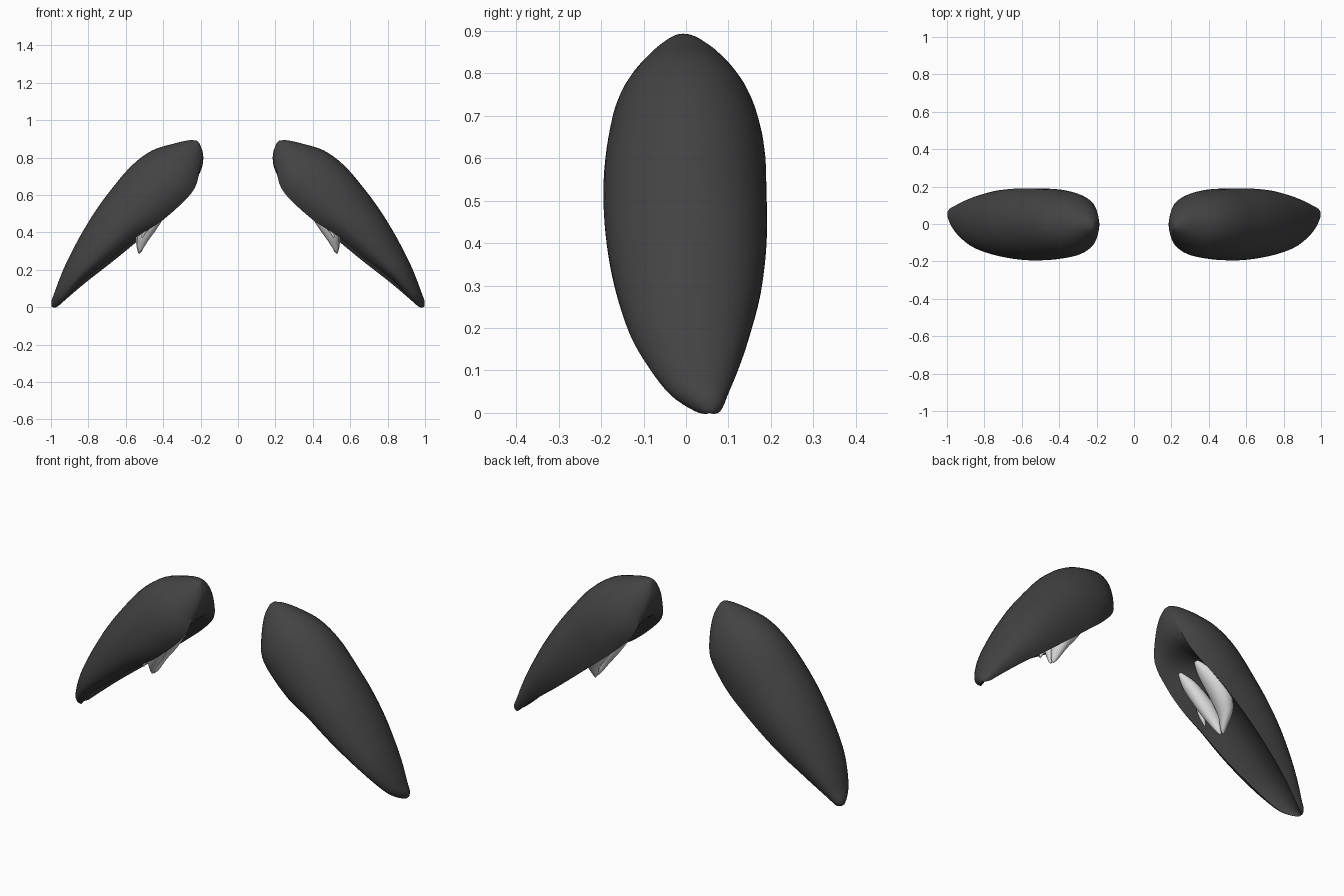
import bpy, bmesh, math
from mathutils import Vector

if "Cube" in bpy.data.objects:
    bpy.data.objects.remove(bpy.data.objects["Cube"])


def material(name, value):
    m = bpy.data.materials.new(name)
    m.diffuse_color = (value, value, value, 1)
    m.use_nodes = True
    m.node_tree.nodes["Principled BSDF"].inputs["Base Color"].default_value = m.diffuse_color
    return m


DARK = material("charcoal", 0.056)
LIGHT = material("light_grey", 0.70)


def place(s, y, h):
    """Shell space (along the length, across, outward) to world space."""
    return Vector((0.22 + 0.67 * s + 0.745 * h, y, 0.85 - 0.745 * s + 0.67 * h))


def resample(rows, steps):
    """Smooth curve through rows of numbers."""
    out = []
    for i in range(len(rows) - 1):
        p0, p1, p2, p3 = (rows[max(0, min(len(rows) - 1, i + k))] for k in (-1, 0, 1, 2))
        for j in range(steps):
            t = j / steps
            out.append([0.5 * (2 * b + (c - a) * t + (2 * a - 5 * b + 4 * c - d) * t * t
                               + (3 * b - a - 3 * c + d) * t ** 3)
                        for a, b, c, d in zip(p0, p1, p2, p3)])
    return out + [list(rows[-1])]


def ramp(x, a, b):
    t = max(0, min(1, (x - a) / (b - a)))
    return t * t * (3 - 2 * t)


def loft(name, rings, mat):
    """Skin closed rings, cap both ends and mirror to the other side."""
    bm = bmesh.new()
    loops = [[bm.verts.new(p) for p in ring] for ring in rings]
    for a, b in zip(loops, loops[1:]):
        for i in range(len(a)):
            j = (i + 1) % len(a)
            bm.faces.new((a[i], a[j], b[j], b[i]))
    bm.faces.new(loops[0][::-1])
    bm.faces.new(loops[-1])
    bmesh.ops.recalc_face_normals(bm, faces=bm.faces)
    mesh = bpy.data.meshes.new(name)
    bm.to_mesh(mesh)
    bm.free()
    mesh.materials.append(mat)
    ob = bpy.data.objects.new(name, mesh)
    bpy.context.collection.objects.link(ob)
    bpy.ops.object.select_all(action='DESELECT')
    ob.select_set(True)
    bpy.context.view_layer.objects.active = ob
    bpy.ops.object.shade_smooth_by_angle(angle=math.radians(45))
    mod = ob.modifiers.new("mirror", 'MIRROR')
    mod.use_axis[0] = True
    return ob


# Curved shell: position along length, crest height, rim height, back y, front y
sections = [
    (-0.03, 0.028, 0.012, 0.005, -0.025),
    (0.00, 0.063, -0.035, 0.05, -0.06),
    (0.07, 0.112, -0.085, 0.11, -0.115),
    (0.17, 0.170, -0.135, 0.160, -0.165),
    (0.30, 0.197, -0.135, 0.185, -0.187),
    (0.45, 0.194, -0.115, 0.19, -0.195),
    (0.60, 0.180, -0.093, 0.19, -0.188),
    (0.75, 0.153, -0.070, 0.178, -0.168),
    (0.90, 0.115, -0.043, 0.150, -0.133),
    (1.00, 0.082, -0.028, 0.125, -0.09),
    (1.08, 0.050, -0.018, 0.10, -0.04),
    (1.125, 0.032, -0.012, 0.085, 0.012),
    (1.145, 0.012, 0.000, 0.065, 0.045),
]
OUT, IN = 28, 12
rings = []
for s, crest, rim, back, front in resample(sections, 4):
    mid, half = (back + front) / 2, (back - front) / 2
    wide = rim + 0.36 * (crest - rim)
    # the back side tucks under less, the front rim sits a little higher
    roll_b = math.radians(40 - 12 * ramp(s, 0.2, 0.45))
    roll_f = math.radians(42)
    rim_f = rim + 0.02 * ramp(s, 0.40, 0.58) * (1 - ramp(s, 0.9, 1.1))
    ring = []
    for i in range(OUT + 1):              # bulging outside
        a = -roll_b + (math.pi + roll_b + roll_f) * i / OUT
        k = math.sin(a)
        if k > 0:
            h = wide + (crest - wide) * k
        elif math.cos(a) > 0:
            h = wide + (wide - rim) * k / math.sin(roll_b)
        else:
            h = wide + (wide - rim_f) * k / math.sin(roll_f)
        ring.append(place(s, mid + half * math.cos(a), h))
    y0, y1 = mid - half * math.cos(roll_f), mid + half * math.cos(roll_b)
    depth = -0.10 + 0.40 * ramp(s, 0.0, 0.30)   # hollow fades out at the top
    for i in range(1, IN):                # hollow inside
        t = i / IN
        h = rim_f + (rim - rim_f) * t + depth * (crest - rim) * 4 * t * (1 - t)
        ring.append(place(s, y0 + (y1 - y0) * t, h))
    rings.append(ring)
loft("curved_shell", rings, DARK)


# Pale claws in the hollow: along, across, outward, width radius, depth radius
def claw(name, path):
    rings = []
    for s, y, h, w, d in resample(path, 5):
        w, d = max(w, 0.001), max(d, 0.001)
        rings.append([place(s, y + w * math.cos(a), h + d * math.sin(a))
                      for a in (2 * math.pi * i / 14 for i in range(14))])
    loft(name, rings, LIGHT)


claw("back_claw", [
    (0.26, 0.050, -0.070, 0.010, 0.010),
    (0.33, 0.068, -0.072, 0.044, 0.034),
    (0.45, 0.080, -0.078, 0.056, 0.045),
    (0.54, 0.068, -0.092, 0.046, 0.040),
    (0.60, 0.040, -0.127, 0.020, 0.022),
    (0.625, 0.03, -0.145, 0.002, 0.003)])
claw("front_claw", [
    (0.27, -0.078, -0.070, 0.008, 0.008),
    (0.34, -0.062, -0.074, 0.034, 0.032),
    (0.45, -0.036, -0.084, 0.038, 0.044),
    (0.54, -0.015, -0.100, 0.030, 0.038),
    (0.60, 0.005, -0.130, 0.014, 0.017),
    (0.62, 0.010, -0.142, 0.002, 0.003)])
claw("small_claw", [
    (0.42, -0.085, -0.060, 0.004, 0.006),
    (0.48, -0.085, -0.075, 0.014, 0.020),
    (0.55, -0.085, -0.100, 0.003, 0.004)])
